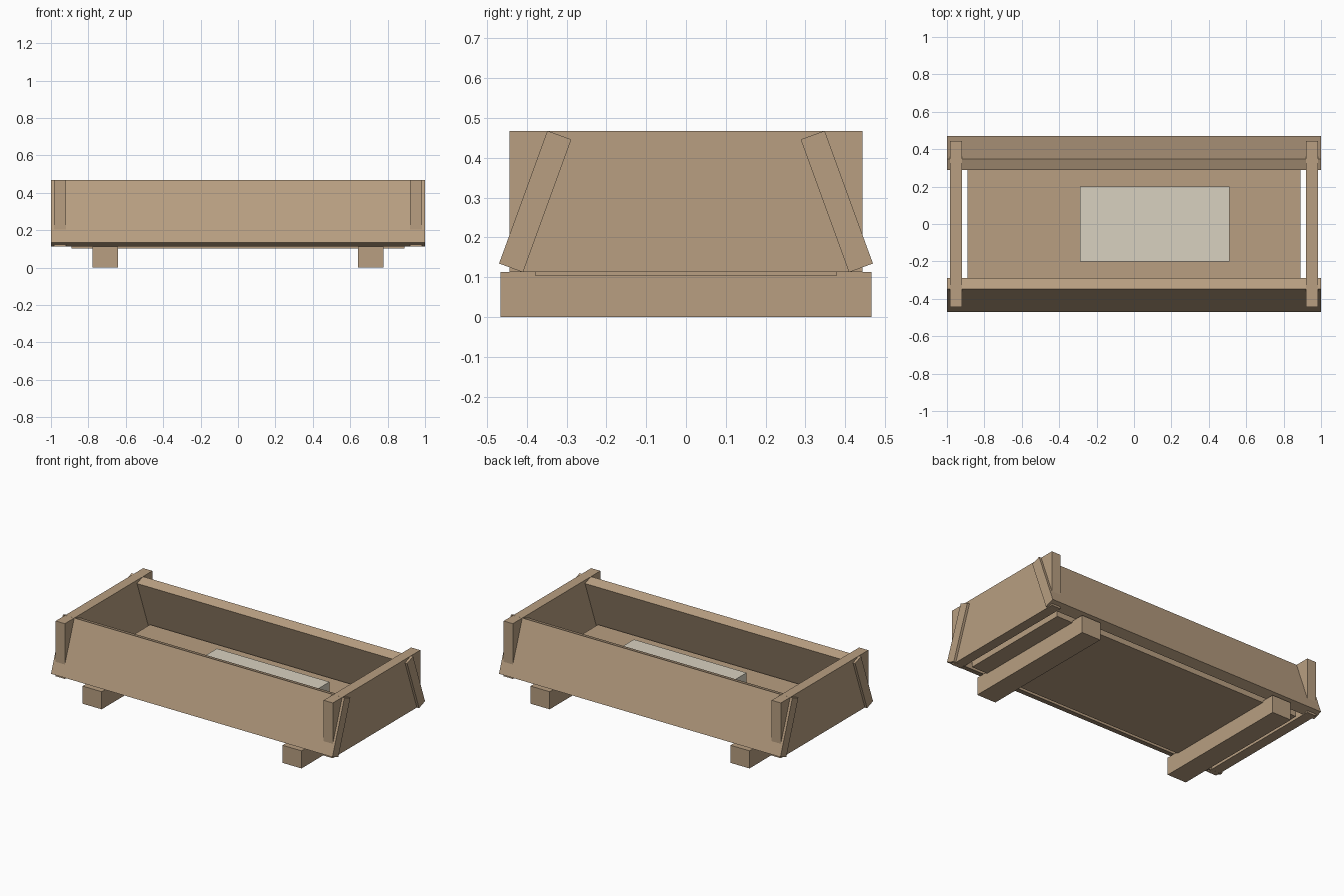
import bpy
import math

cube = bpy.data.objects.get("Cube")
if cube:
    bpy.data.objects.remove(cube, do_unlink=True)


def make_material(name, rgb):
    mat = bpy.data.materials.new(name)
    mat.use_nodes = True
    mat.diffuse_color = (*rgb, 1)
    mat.node_tree.nodes["Principled BSDF"].inputs["Base Color"].default_value = (*rgb, 1)
    return mat


wood = make_material("tan_wood", (0.48, 0.345, 0.22))
pale = make_material("pale_cream", (0.69, 0.64, 0.53))


def box(name, center, size, mat, tilt=0):
    """Flat-faced box, optionally tilted about the long x axis."""
    bpy.ops.mesh.primitive_cube_add(size=1, location=center, rotation=(tilt, 0, 0))
    obj = bpy.context.object
    obj.name = name
    obj.scale = size
    bpy.ops.object.transform_apply(location=False, rotation=True, scale=True)
    obj.data.materials.append(mat)
    return obj


# Floor board and the pale slab lying on it
box("floor_board", (0, 0, 0.129), (1.78, 0.757, 0.052), wood)
box("pale_slab", (0.11, 0, 0.192), (0.8, 0.4, 0.076), pale)

# Long side planks leaning inward at the top
lean = math.radians(20)
for name, side in (("front_plank", -1), ("back_plank", 1)):
    box(name, (0, side * 0.379, 0.29), (2, 0.064, 0.355), wood, side * lean)

# Upright end panels and the cross runners below
for name, side in (("left", 1), ("right", -1)):
    box(name + "_end_panel", (side * 0.952, 0, 0.29), (0.065, 0.888, 0.355), wood)
    box(name + "_runner", (side * 0.71, 0, 0.0565), (0.135, 0.932, 0.113), wood)
